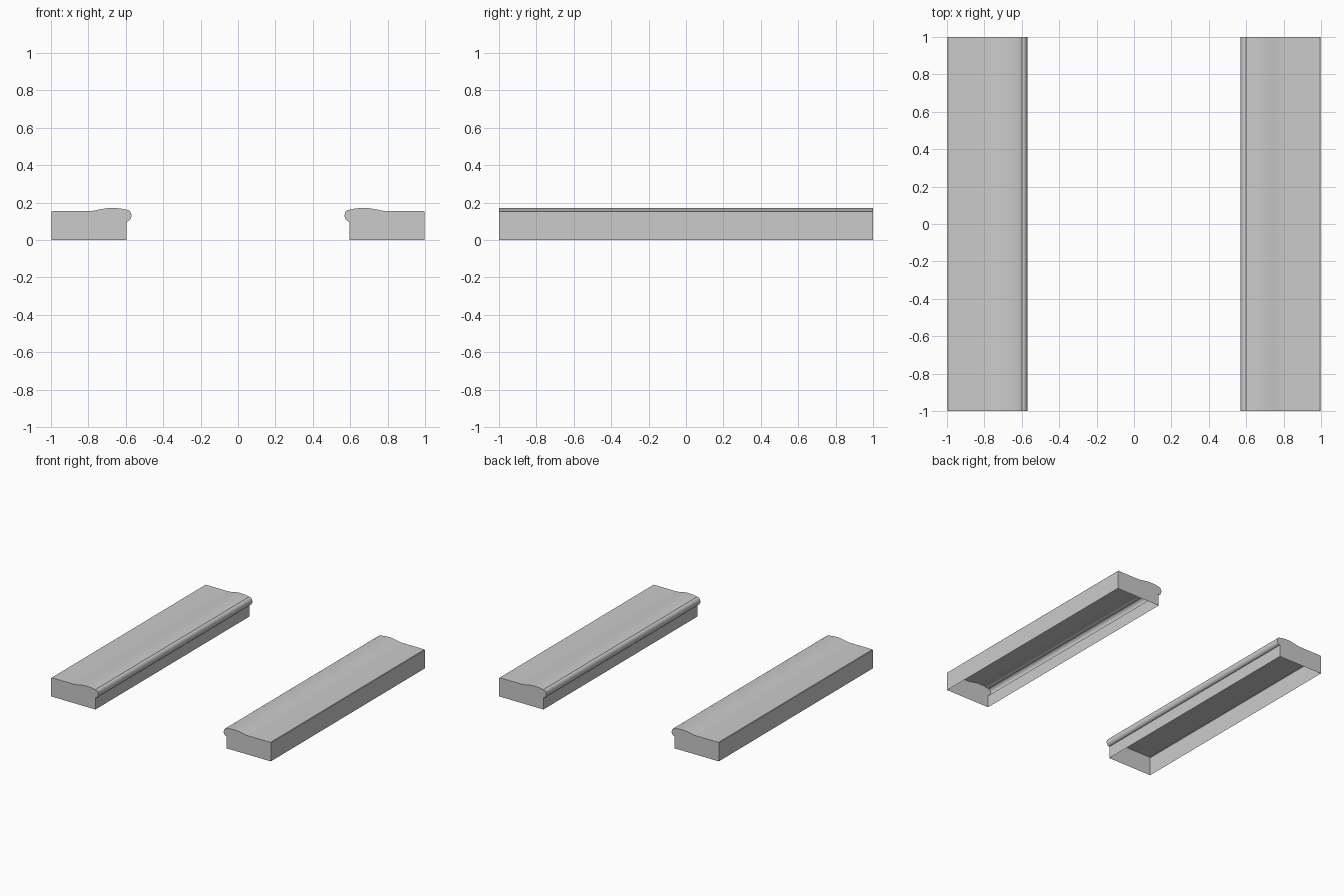
import bpy, bmesh, math

if "Cube" in bpy.data.objects:
    bpy.data.objects.remove(bpy.data.objects["Cube"])

# Cross-section of the right kerb: outer wall, flat top, soft bump, rolled lip, inner wall
OUTER, WALL, FLAT = 0.998, 0.596, 0.155
profile = [(OUTER, 0), (OUTER, 0.151), (OUTER - 0.004, FLAT), (0.85, FLAT)]

# Soft bump rising from the flat top
for i in range(9):
    t = i / 8
    profile.append((0.785 - 0.11 * t, FLAT + 0.016 * math.sin(t * math.pi / 2) ** 1.3))
profile += [(0.650, 0.1705), (0.625, 0.168), (0.603, 0.164)]

# Rolled lip overhanging the inner wall
for i in range(13):
    a = math.radians(75 + 195 * i / 12)
    profile.append((0.593 + 0.023 * math.cos(a), 0.1305 + 0.0315 * math.sin(a)))
profile += [(WALL, 0.099), (WALL, 0)]


def extrude_open(name, pts, y0, y1):
    """Sweep the profile along y with capped ends and an open underside."""
    bm = bmesh.new()
    rows = [[bm.verts.new((x, y, z)) for x, z in pts] for y in (y0, y1)]
    for i in range(len(pts) - 1):
        bm.faces.new((rows[0][i], rows[1][i], rows[1][i + 1], rows[0][i + 1]))
    caps = [bm.faces.new(rows[0]), bm.faces.new(rows[1][::-1])]
    bm.normal_update()
    bmesh.ops.recalc_face_normals(bm, faces=bm.faces)
    # Make sure the flat top points up
    bm.normal_update()
    if bm.faces[2].normal.z < 0 if bm.faces.ensure_lookup_table() is None else False:
        bmesh.ops.reverse_faces(bm, faces=bm.faces)
    bmesh.ops.triangulate(bm, faces=caps)
    mesh = bpy.data.meshes.new(name)
    bm.to_mesh(mesh)
    bm.free()
    obj = bpy.data.objects.new(name, mesh)
    bpy.context.collection.objects.link(obj)
    return obj


# Pair of kerbs, mirrored across x = 0
kerb = extrude_open("edge_kerbs", profile, -1, 1)
bpy.context.view_layer.objects.active = kerb
kerb.select_set(True)
bpy.ops.object.shade_smooth_by_angle(angle=math.radians(35))
mirror = kerb.modifiers.new("mirror", 'MIRROR')
mirror.use_axis = (True, False, False)
